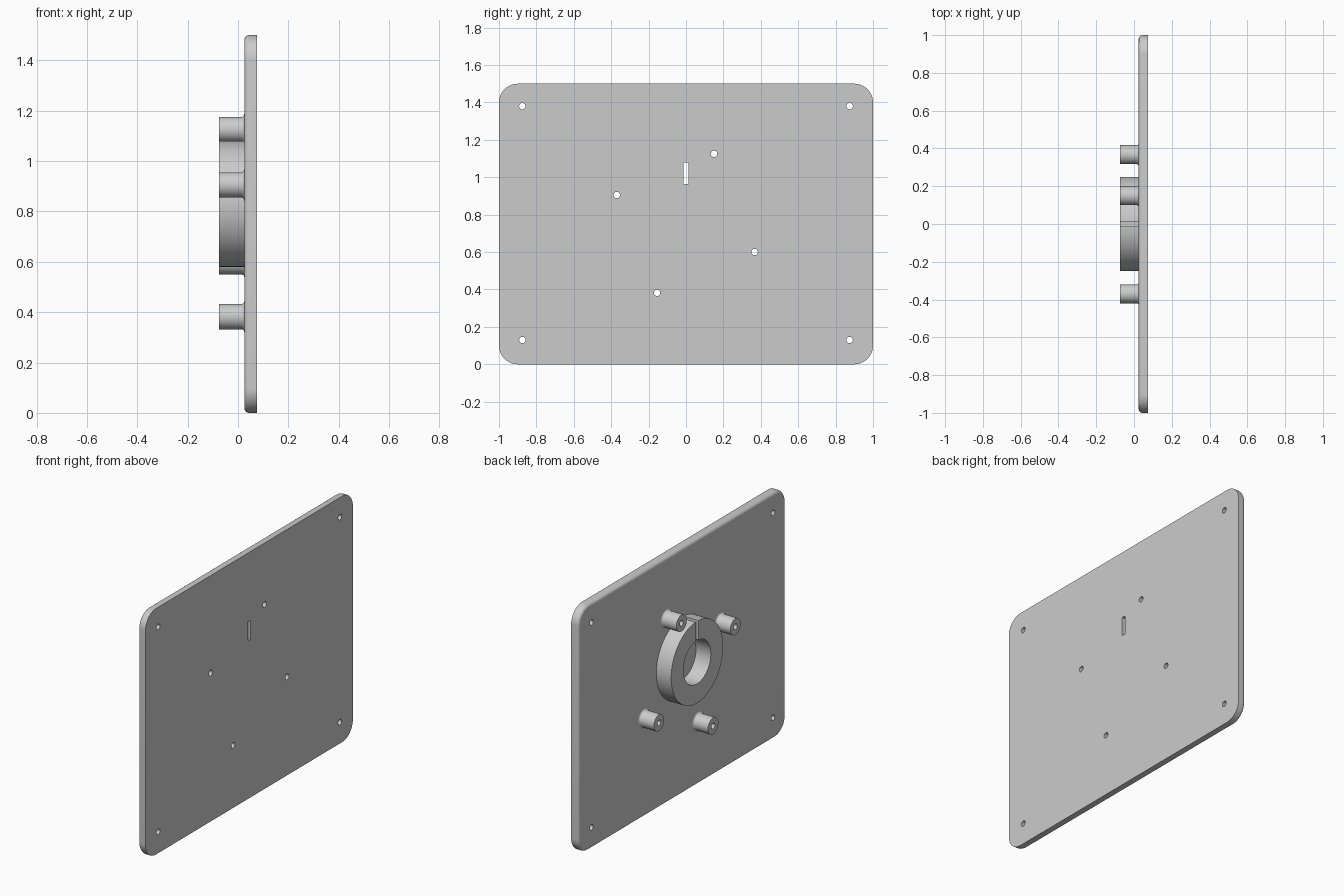
import bpy
import bmesh
from math import pi, sin, cos, radians
from mathutils import Matrix, Vector

if "Cube" in bpy.data.objects:
    bpy.data.objects.remove(bpy.data.objects["Cube"], do_unlink=True)

FACE, BACK, TIP = 0.025, 0.075, -0.075     # x of boss side, plain side, boss ends
HOLE_R = 0.017
BOSSES = [(0.15, 1.125), (-0.37, 0.905), (0.367, 0.6), (-0.155, 0.382)]
CORNERS = [(y, z) for y in (-0.875, 0.875) for z in (0.13, 1.38)]
RING_Z, RING_R, BORE_R = 0.83, 0.25, 0.132

grey = bpy.data.materials.new("light grey")
grey.use_nodes = True
grey.diffuse_color = (0.6, 0.6, 0.6, 1)
grey.node_tree.nodes["Principled BSDF"].inputs["Base Color"].default_value = (0.6, 0.6, 0.6, 1)


def finish(name, bm):
    bmesh.ops.recalc_face_normals(bm, faces=bm.faces)
    mesh = bpy.data.meshes.new(name)
    bm.to_mesh(mesh)
    bm.free()
    mesh.materials.append(grey)
    obj = bpy.data.objects.new(name, mesh)
    bpy.context.collection.objects.link(obj)
    return obj


def add_box(bm, x0, x1, y0, y1, z0, z1):
    size = Matrix.Diagonal((x1 - x0, y1 - y0, z1 - z0, 1))
    centre = Matrix.Translation(((x0 + x1) / 2, (y0 + y1) / 2, (z0 + z1) / 2))
    bmesh.ops.create_cube(bm, size=1, matrix=centre @ size)


def add_rod(bm, y, z, radius, x0, x1):
    place = Matrix.Translation(((x0 + x1) / 2, y, z)) @ Matrix.Rotation(pi / 2, 4, 'Y')
    bmesh.ops.create_cone(bm, cap_ends=True, segments=32, radius1=radius,
                          radius2=radius, depth=x1 - x0, matrix=place)


def lathe(name, profile, y, z, steps):
    """Turn (x, radius) points about an axis along x."""
    bm = bmesh.new()
    verts = [bm.verts.new((x, y, z + r)) for x, r in profile]
    edges = [bm.edges.new(p) for p in zip(verts, verts[1:] + verts[:1])]
    bmesh.ops.spin(bm, geom=verts + edges, cent=(0, y, z), axis=(1, 0, 0),
                   angle=2 * pi, steps=steps, use_merge=True)
    bmesh.ops.remove_doubles(bm, verts=bm.verts, dist=0.0001)
    return finish(name, bm)


def cut(obj, bm):
    cutter = finish("cutter", bm)
    cutter.hide_render = True
    mod = obj.modifiers.new("cut", 'BOOLEAN')
    mod.operation, mod.solver, mod.object = 'DIFFERENCE', 'EXACT', cutter
    bpy.context.view_layer.objects.active = obj
    bpy.ops.object.modifier_apply(modifier=mod.name)
    bpy.data.objects.remove(cutter, do_unlink=True)


# Plate: rounded corners, then a soft rim on the boss side
bm = bmesh.new()
add_box(bm, FACE, BACK, -1, 1, 0, 1.5)
posts = [e for e in bm.edges if abs(e.verts[0].co.x - e.verts[1].co.x) > 0.01]
bmesh.ops.bevel(bm, geom=posts, offset=0.1, segments=12, profile=0.5, affect='EDGES')
rim = [e for e in bm.edges if all(v.co.x < FACE + 0.001 for v in e.verts)]
bmesh.ops.bevel(bm, geom=rim, offset=0.02, segments=6, profile=0.5, affect='EDGES')
plate = finish("plate", bm)

# Screw holes and cable slot through the plate
bm = bmesh.new()
for y, z in BOSSES + CORNERS:
    add_rod(bm, y, z, HOLE_R, FACE - 0.1, BACK + 0.1)
add_box(bm, FACE - 0.1, BACK + 0.1, -0.013, 0.013, 0.964, RING_Z + RING_R)
cut(plate, bm)

# Screw bosses with a flared foot
FLARE = 0.012
foot = [(FACE - FLARE + FLARE * sin(a), 0.05 + FLARE * (1 - cos(a)))
        for a in (radians(18 * i) for i in range(6))]
boss_profile = [(TIP, HOLE_R), (TIP, 0.05)] + foot + [(FACE, HOLE_R)]
parts = [plate]
for i, (y, z) in enumerate(BOSSES):
    parts.append(lathe(f"screw_boss_{i + 1}", boss_profile, y, z, 32))

# Split ring, open at the top
ring = lathe("split_ring", [(TIP, BORE_R), (TIP, RING_R), (FACE, RING_R), (FACE, BORE_R)],
             0, RING_Z, 96)
bm = bmesh.new()
add_box(bm, TIP - 0.1, FACE + 0.1, -0.013, 0.013, RING_Z + 0.1, RING_Z + 0.3)
cut(ring, bm)
parts.append(ring)

# Smooth curved faces, keeping the edges crisp
bpy.ops.object.select_all(action='DESELECT')
for obj in parts:
    obj.select_set(True)
bpy.context.view_layer.objects.active = plate
bpy.ops.object.shade_smooth_by_angle(angle=radians(30))
